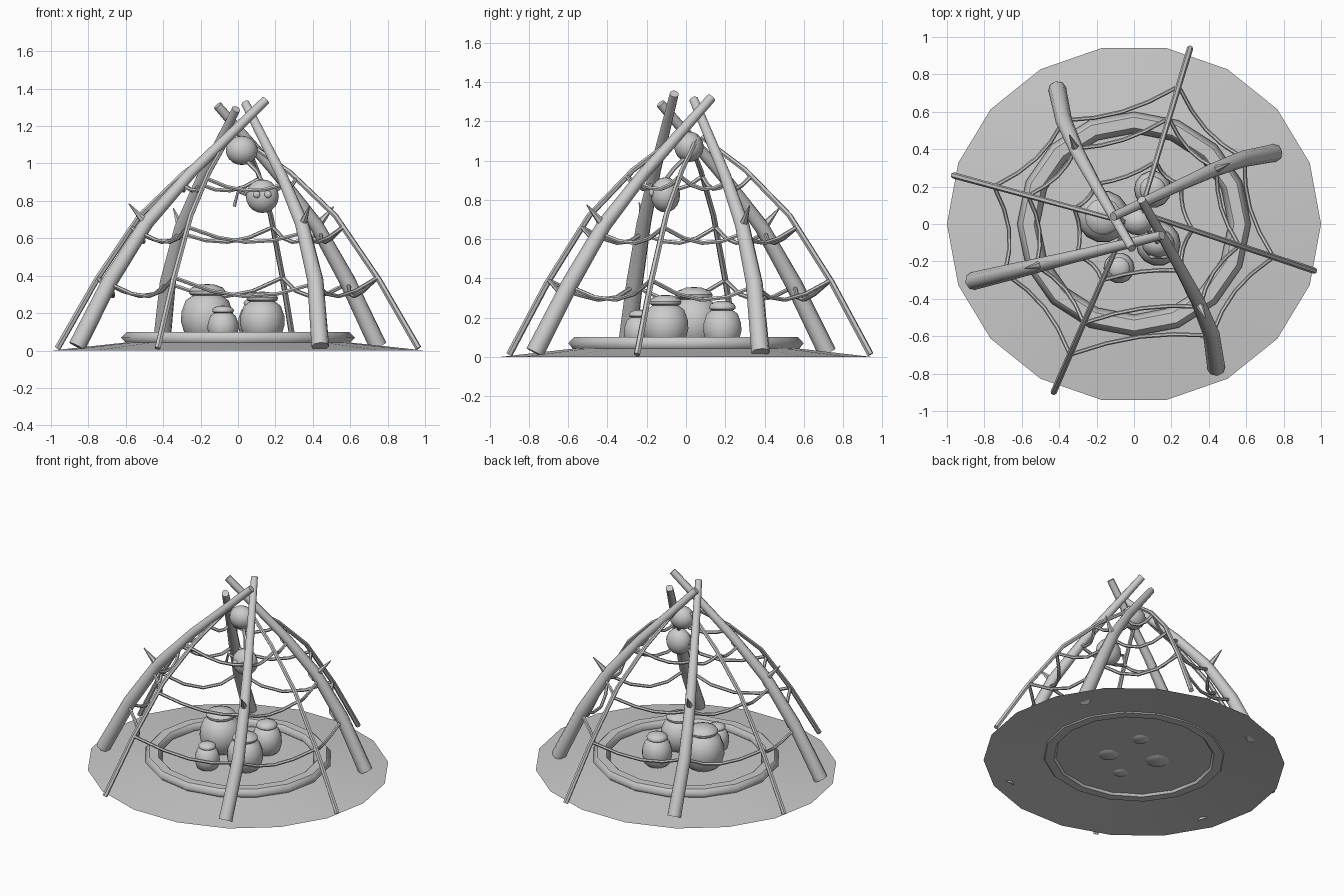
import bpy, math
from mathutils import Vector as V

if "Cube" in bpy.data.objects:
    bpy.data.objects.remove(bpy.data.objects["Cube"])


def mesh_obj(name, verts, faces, angle=40):
    me = bpy.data.meshes.new(name)
    me.from_pydata(verts, [], faces)
    ob = bpy.data.objects.new(name, me)
    bpy.context.collection.objects.link(ob)
    return finish(ob, name, angle)


def finish(ob, name, angle=40):
    ob.name = name
    bpy.ops.object.select_all(action='DESELECT')
    bpy.context.view_layer.objects.active = ob
    ob.select_set(True)
    bpy.ops.object.shade_smooth_by_angle(angle=math.radians(angle))
    return ob


def lathe(name, prof, n, center=(0, 0, 0), sy=1.0, angle=40):
    verts, faces = [], []
    for r, z in prof:
        for i in range(n):
            a = 2 * math.pi * i / n
            verts.append((center[0] + r * math.cos(a), center[1] + r * sy * math.sin(a), center[2] + z))
    for j in range(len(prof) - 1):
        for i in range(n):
            k = (i + 1) % n
            faces.append((j * n + i, j * n + k, (j + 1) * n + k, (j + 1) * n + i))
    if prof[0][0] < 0.9:
        faces.append(tuple(reversed(range(n))))
    if prof[0] != prof[-1] and prof[0][0] < 0.9:
        faces.append(tuple((len(prof) - 1) * n + i for i in range(n)))
    return mesh_obj(name, verts, faces, angle)


def tube(name, pts, radii, res=1):
    cu = bpy.data.curves.new(name, 'CURVE')
    cu.dimensions = '3D'
    cu.bevel_depth = 1.0
    cu.bevel_resolution = res
    cu.use_fill_caps = True
    sp = cu.splines.new('POLY')
    sp.points.add(len(pts) - 1)
    for p, co, r in zip(sp.points, pts, radii):
        p.co = (*co, 1)
        p.radius = r
    ob = bpy.data.objects.new(name, cu)
    bpy.context.collection.objects.link(ob)
    bpy.ops.object.select_all(action='DESELECT')
    bpy.context.view_layer.objects.active = ob
    ob.select_set(True)
    bpy.ops.object.convert(target='MESH')
    return finish(bpy.context.object, name, 50)


def ball(name, loc, scale, seg=16, rings=10):
    bpy.ops.mesh.primitive_uv_sphere_add(segments=seg, ring_count=rings, radius=1, location=loc)
    ob = bpy.context.object
    ob.scale = scale
    return finish(ob, name, 60)


# Ground mound and inner floor
lathe("ground", [(1, 0), (0.58, 0.045), (0.52, 0.05)], 18, sy=0.955)
lathe("floor", [(0.54, 0.05), (0.25, 0.058), (0.001, 0.06)], 18, sy=0.96)

# Raised rim around the floor
bpy.ops.mesh.primitive_torus_add(major_segments=16, minor_segments=6, major_radius=0.565,
                                 minor_radius=0.06, location=(0, 0, 0.068))
rim = bpy.context.object
rim.scale = (1, 0.96, 0.62)
finish(rim, "rim", 60)

# Thick bent poles: foot, top, sideways bow
thick = [((-0.86, -0.305), (0.15, -0.06, 1.34), 0.0),
         ((-0.41, 0.72), (-0.01, -0.13, 1.29), 0.045),
         ((0.75, 0.38), (-0.11, 0.04, 1.31), 0.035),
         ((0.44, -0.77), (0.04, 0.13, 1.32), 0.055)]
shape = [(0, 0.022, 0), (0.18, 0.38, 0.9), (0.37, 0.68, 1), (0.6, 0.94, 0.7), (1, 1.33, 0)]
thick_paths = []
for i, (f, t, bow) in enumerate(thick):
    foot, top = V((f[0], f[1], 0)), V((t[0], t[1], 0))
    d = (top - foot).normalized()
    side = V((d.y, -d.x, 0)) * bow
    path = [foot.lerp(top, s) + side * b + V((0, 0, z * t[2] / 1.33)) for s, z, b in shape]
    thick_paths.append(path)
    tube(f"thick_pole_{i}", path, [0.048, 0.044, 0.038, 0.031, 0.024], 2)
    # Thorn pointing out and up
    base = path[2] - V((0, 0, 0.01))
    out = V((-d.x, -d.y, 0))
    tube(f"thorn_{i}", [base, base + out * 0.1 + V((0, 0, 0.11))], [0.026, 0.003])

# Thin poles between the thick ones
thin = [((0.965, -0.25), (0.04, 0.06)), ((0.3, 0.94), (0.04, 0.08)),
        ((-0.965, 0.26), (-0.05, 0.01)), ((-0.43, -0.9), (-0.06, -0.05))]
thin_shape = [(0, 0.012), (0.23, 0.38), (0.48, 0.72), (0.74, 0.95), (1, 1.12)]
thin_paths = []
for i, (f, t) in enumerate(thin):
    foot, top = V((f[0], f[1], 0)), V((t[0], t[1], 0))
    path = [foot.lerp(top, s) + V((0, 0, z)) for s, z in thin_shape]
    thin_paths.append(path)
    tube(f"thin_pole_{i}", path, [0.017, 0.016, 0.015, 0.014, 0.012])


def at_height(path, z):
    for a, b in zip(path, path[1:]):
        if a.z <= z <= b.z:
            return a.lerp(b, (z - a.z) / (b.z - a.z))
    return path[-1]


# Sagging ropes strung between neighbouring poles at three levels
poles = [thin_paths[0], thick_paths[2], thin_paths[1], thick_paths[1],
         thin_paths[2], thick_paths[0], thin_paths[3], thick_paths[3]]
for level, (z, sag) in enumerate([(0.39, 0.085), (0.66, 0.065), (0.92, 0.05)]):
    for i in range(8):
        a = at_height(poles[i], z - 0.03 * (i % 2))
        b = at_height(poles[(i + 1) % 8], z - 0.03 * ((i + 1) % 2))
        pts = []
        for k in range(5):
            s = k / 4
            w = 4 * s * (1 - s)
            p = a.lerp(b, s)
            pts.append(V((p.x * (1 - 0.07 * w), p.y * (1 - 0.07 * w), p.z - sag * w)))
        tube(f"rope_{level}_{i}", pts, [0.011] * 5)

# Binding ball at the crossing
ball("binding_ball", (0.02, 0.015, 1.07), (0.085, 0.075, 0.078))

# Hanging head with eyes, ears and cord
tube("hanging_cord", [(0.04, 0, 1.02), (0.1, -0.06, 0.96), (0.13, -0.105, 0.9)], [0.011] * 3)
ball("hanging_head", (0.13, -0.105, 0.825), (0.088, 0.075, 0.09))
for s in (-1, 1):
    ball(f"eye_{s}", (0.13 + s * 0.03, -0.175, 0.835), (0.02, 0.014, 0.02), 10, 6)
tube("loose_cord", [(0.05, -0.1, 0.83), (0.0, -0.11, 0.85), (-0.02, -0.11, 0.77)], [0.01] * 3)

# Lidded jars
jar = [(0.5, 0), (0.85, 0.12), (1, 0.36), (0.98, 0.52), (0.82, 0.72), (0.56, 0.8), (0.68, 0.83),
       (0.7, 0.88), (0.6, 0.94), (0.3, 0.99), (0.05, 1)]
for i, (x, y, r, h) in enumerate([(-0.165, 0.04, 0.14, 0.31), (0.13, -0.105, 0.12, 0.27),
                                  (0.1, 0.185, 0.1, 0.24), (-0.08, -0.235, 0.083, 0.195)]):
    lathe(f"jar_{i}", [(a * r, b * h) for a, b in jar], 14, (x, y, 0.045), angle=45)
